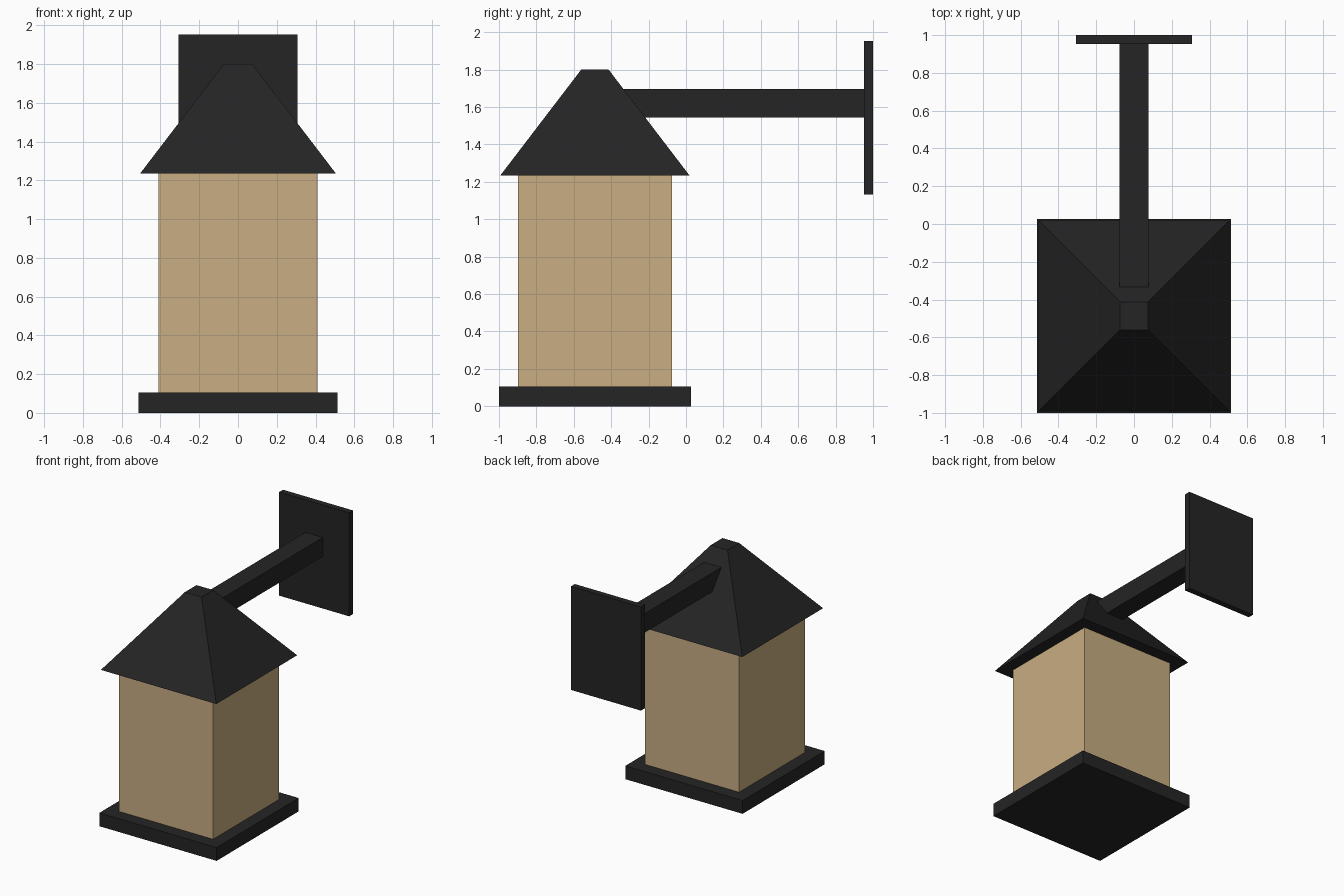
import bpy
import bmesh

old = bpy.data.objects.get("Cube")
if old:
    bpy.data.objects.remove(old, do_unlink=True)


def make_material(name, color):
    mat = bpy.data.materials.new(name)
    mat.use_nodes = True
    mat.diffuse_color = color
    mat.node_tree.nodes["Principled BSDF"].inputs["Base Color"].default_value = color
    return mat


black = make_material("black metal", (0.018, 0.018, 0.018, 1))
tan = make_material("warm tan glass", (0.58, 0.418, 0.223, 1))


def block(name, mat, low, high, top_scale=1.0):
    """Box between two corners; top_scale tapers the upper face."""
    bm = bmesh.new()
    bmesh.ops.create_cube(bm, size=1)
    for v in bm.verts:
        if v.co.z > 0:
            v.co.x *= top_scale
            v.co.y *= top_scale
        for i in range(3):
            v.co[i] *= high[i] - low[i]
    mesh = bpy.data.meshes.new(name)
    bm.to_mesh(mesh)
    bm.free()
    mesh.materials.append(mat)
    obj = bpy.data.objects.new(name, mesh)
    obj.location = [(a + b) / 2 for a, b in zip(low, high)]
    bpy.context.collection.objects.link(obj)
    return obj


# Lantern: square layers stacked on one axis
AXIS_Y = -0.487


def layer(name, mat, half, bottom, top, top_scale=1.0):
    return block(name, mat, (-half, AXIS_Y - half, bottom),
                 (half, AXIS_Y + half, top), top_scale)


layer("lantern_base", black, 0.513, 0, 0.105)
layer("lantern_body", tan, 0.411, 0.105, 1.235)
layer("lantern_roof", black, 0.505, 1.235, 1.8, 0.145)

# Wall bracket
block("bracket_arm", black, (-0.076, AXIS_Y, 1.545), (0.076, 0.952, 1.695))
block("wall_plate", black, (-0.306, 0.952, 1.133), (0.306, 1, 1.952))
